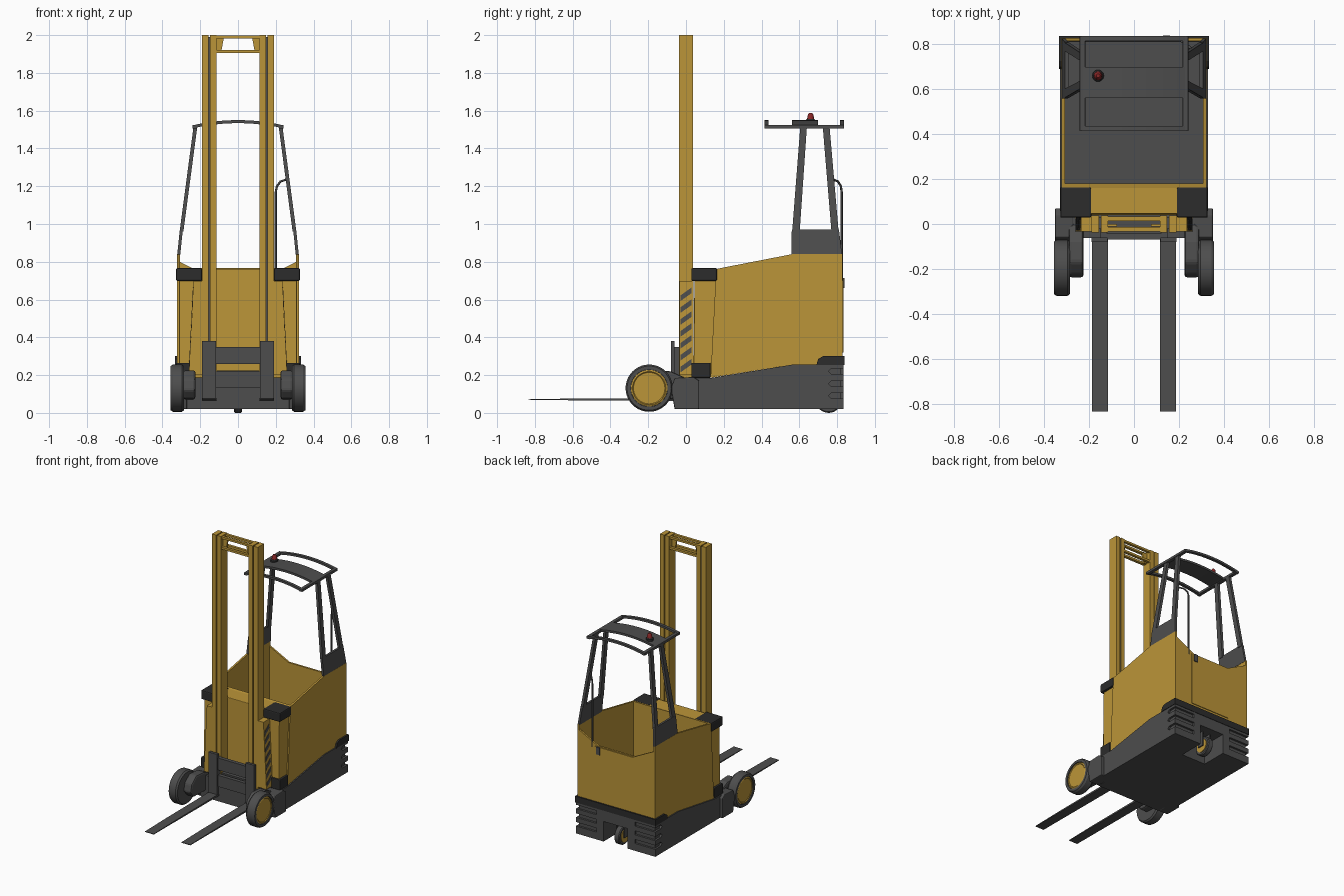
import bpy, bmesh, math
from mathutils import Vector

if "Cube" in bpy.data.objects:
    bpy.data.objects.remove(bpy.data.objects["Cube"])


def mat(name, col):
    m = bpy.data.materials.new(name)
    m.diffuse_color = (*col, 1)
    m.use_nodes = True
    m.node_tree.nodes["Principled BSDF"].inputs["Base Color"].default_value = m.diffuse_color
    return m


YELLOW = mat("yellow_paint", (0.50, 0.30, 0.04))
GREY = mat("dark_grey", (0.075, 0.075, 0.075))
BLACK = mat("black_rubber", (0.025, 0.025, 0.025))
RED = mat("red_lens", (0.25, 0.02, 0.02))


def finish(name, bm, m, bevel=0, smooth=False):
    bmesh.ops.recalc_face_normals(bm, faces=bm.faces)
    me = bpy.data.meshes.new(name)
    bm.to_mesh(me)
    bm.free()
    ob = bpy.data.objects.new(name, me)
    bpy.context.collection.objects.link(ob)
    if m:
        me.materials.append(m)
    if bevel:
        b = ob.modifiers.new("bevel", 'BEVEL')
        b.width, b.segments, b.limit_method = bevel, 2, 'ANGLE'
    if smooth:
        bpy.context.view_layer.objects.active = ob
        ob.select_set(True)
        bpy.ops.object.shade_smooth_by_angle()
        ob.select_set(False)
    return ob


def loft(name, a, b, m, **kw):
    """Solid between two matching loops of points."""
    bm = bmesh.new()
    va, vb = [bm.verts.new(p) for p in a], [bm.verts.new(p) for p in b]
    n = len(a)
    bm.faces.new(va)
    bm.faces.new(vb)
    for i in range(n):
        j = (i + 1) % n
        bm.faces.new((va[i], va[j], vb[j], vb[i]))
    return finish(name, bm, m, **kw)


def side_prism(name, prof, x0, x1, m, **kw):
    return loft(name, [(x0, *p) for p in prof], [(x1, *p) for p in prof], m, **kw)


def front_prism(name, prof, y0, y1, m, **kw):
    return loft(name, [(x, y0, z) for x, z in prof], [(x, y1, z) for x, z in prof], m, **kw)


def box(name, x, y, z, m, **kw):
    return side_prism(name, [(y[0], z[0]), (y[1], z[0]), (y[1], z[1]), (y[0], z[1])], x[0], x[1], m, **kw)


def lathe(name, prof, centre, axis, m, n=32):
    """Revolve (radius, offset) points about the x or z axis."""
    bm = bmesh.new()
    rings = []
    for k in range(n):
        c, s = math.cos(2 * math.pi * k / n), math.sin(2 * math.pi * k / n)
        rings.append([bm.verts.new(Vector(centre) + Vector((o, r * c, r * s) if axis == 'x' else (r * c, r * s, o)))
                      for r, o in prof])
    for k in range(n):
        a, b = rings[k], rings[(k + 1) % n]
        for i in range(len(prof) - 1):
            bm.faces.new((a[i], a[i + 1], b[i + 1], b[i]))
    for i in (0, -1):
        bm.faces.new([r[i] for r in rings])
    return finish(name, bm, m, smooth=True)


def cut(ob, *cutters):
    for c in cutters:
        md = ob.modifiers.new("cut", 'BOOLEAN')
        md.operation, md.object, md.solver = 'DIFFERENCE', c, 'EXACT'
        c.hide_render = True
        c.hide_viewport = True
        c.display_type = 'WIRE'


# chassis with a caster pocket and rear corner slots
chassis = side_prism("chassis", [(-0.06, 0.02), (0.835, 0.02), (0.835, 0.255), (0.56, 0.255), (0.13, 0.185),
                                 (-0.06, 0.185)], -0.33, 0.33, GREY)
cut(chassis, box("caster_pocket_cutter", (-0.1, 0.1), (0.64, 0.9), (-0.1, 0.17), None))
for s in (-1, 1):
    cut(chassis, box("front_corner_cutter", sorted((s * 0.27, s * 0.4)), (-0.1, 0.0), (-0.1, 0.4), None))
    for z in (0.075, 0.14, 0.205):
        cut(chassis, side_prism("slot_cutter", [(0.77, z), (0.9, z), (0.9, z + 0.03), (0.77, z + 0.03),
                                (0.755, z + 0.015)], s * 0.315, s * 0.4, None),
            box("rear_slot_cutter", sorted((s * 0.16, s * 0.4)), (0.82, 0.9), (z, z + 0.03), None))

# rear black band wrapping the body
band = side_prism("rear_band", [(0.69, 0.253), (0.838, 0.253), (0.838, 0.30), (0.725, 0.30), (0.70, 0.285)],
                  -0.334, 0.334, BLACK)
cut(band, box("band_cutter", (-0.30, 0.30), (0.5, 0.81), (0.2, 0.4), None))

# hollow operator body with a dipped rear edge
body = side_prism("body_shell", [(0.13, 0.186), (0.56, 0.255), (0.828, 0.255), (0.828, 0.84), (0.56, 0.84),
                                 (0.16, 0.762)], -0.322, 0.322, YELLOW)
cut(body, box("cabin_cutter", (-0.308, 0.308), (0.18, 0.814), (0.15, 1.2), None),
    front_prism("rear_edge_cutter", [(-0.308, 0.80), (-0.15, 0.72), (0.15, 0.72), (0.308, 0.80), (0.308, 1), (-0.308, 1)],
                0.75, 0.9, None))
box("cabin_floor", (-0.31, 0.31), (0.17, 0.82), (0.24, 0.262), GREY)
box("rear_door", (-0.15, 0.175), (0.82, 0.833), (0.32, 0.715), YELLOW)
box("door_latch", (0.13, 0.16), (0.825, 0.84), (0.66, 0.715), GREY)
side_prism("front_cowl", [(0.04, 0.186), (0.132, 0.186), (0.18, 0.4), (0.18, 0.762), (0.045, 0.762)],
           -0.312, 0.312, YELLOW, bevel=0.004)

for s in (-1, 1):
    side = "right" if s > 0 else "left"

    def sx(a, b):
        return tuple(sorted((s * a, s * b)))

    # corner bumpers
    box(side + "_upper_bumper", sx(0.19, 0.328), (0.028, 0.165), (0.698, 0.766), BLACK, bevel=0.008)
    box(side + "_lower_bumper", sx(0.25, 0.328), (0.028, 0.13), (0.186, 0.265), BLACK, bevel=0.006)

    # tapered hazard plate with slanted stripes
    loft(side + "_hazard_plate", [(s * 0.19, -0.034, 0.2), (s * 0.26, -0.034, 0.2), (s * 0.26, 0.04, 0.2), (s * 0.19, 0.04, 0.2)],
         [(s * 0.19, -0.034, 0.698), (s * 0.235, -0.034, 0.698), (s * 0.235, 0.04, 0.698), (s * 0.19, 0.04, 0.698)], YELLOW)

    def hx(z, o):
        return s * (0.26 - 0.05 * (z - 0.2) + o)
    for k in range(7):
        z = 0.215 + k * 0.063
        quad = [(-0.028, z), (0.028, z + 0.04), (0.028, z + 0.07), (-0.028, z + 0.03)]
        loft(side + "_hazard_stripe", [(hx(q, -0.004), y, q) for y, q in quad],
             [(hx(q, 0.002), y, q) for y, q in quad], GREY)

    # mast: paired rails joined by a recessed web
    box(side + "_mast_outer_rail", sx(0.155, 0.19), (-0.037, 0.037), (0.1, 2), YELLOW)
    box(side + "_mast_inner_rail", sx(0.115, 0.147), (-0.037, 0.037), (0.1, 2), YELLOW)
    box(side + "_mast_web", sx(0.145, 0.157), (-0.022, 0.03), (0.1, 1.99), GREY)
    front_prism(side + "_mast_gusset", [(s * 0.117, 1.905), (s * 0.09, 1.905), (s * 0.075, 1.985), (s * 0.117, 1.985)],
                -0.012, 0.0, YELLOW)

    # fork: upright and long tapering blade
    box(side + "_fork_upright", sx(0.117, 0.19), (-0.08, -0.06), (0.066, 0.38), GREY)
    box(side + "_carriage_roller_bracket", sx(0.12, 0.15), (-0.065, 0.0), (0.14, 0.35), GREY)
    side_prism(side + "_fork_blade", [(-0.06, 0.064), (-0.06, 0.078), (-0.6, 0.076), (-0.835, 0.072), (-0.835, 0.068)],
               s * 0.115, s * 0.188, GREY)

    # outrigger arm and load wheel
    side_prism(side + "_outrigger_mount", [(0.07, 0.02), (0.07, 0.17), (0.04, 0.19), (-0.06, 0.185), (-0.08, 0.13), (-0.06, 0.02)],
               s * 0.27, s * 0.352, GREY, bevel=0.006)
    side_prism(side + "_outrigger_arm", [(0.0, 0.07), (0.0, 0.185), (-0.08, 0.22), (-0.17, 0.225), (-0.225, 0.18),
               (-0.24, 0.12), (-0.2, 0.075)], s * 0.225, s * 0.29, GREY, bevel=0.012)
    lathe(side + "_tyre", [(0.09, s * 0.285), (0.116, s * 0.285), (0.125, s * 0.296), (0.125, s * 0.344),
          (0.117, s * 0.357), (0.098, s * 0.357), (0.098, s * 0.34)], (0, -0.195, 0.131), 'x', GREY, 40)
    lathe(side + "_wheel_disc", [(0.097, s * 0.30), (0.097, s * 0.35), (0.088, s * 0.355), (0.083, s * 0.351)],
          (0, -0.195, 0.131), 'x', YELLOW, 40)

    # cab pillars leaning inward over a lower side panel
    def px(z):
        return s * (0.322 if z < 0.86 else 0.322 - 0.014 * (z - 0.84) / 0.13 if z < 0.97 else 0.308 - 0.133 * (z - 0.97))

    def slab(name, quad, t=0.016):
        loft(name, [(px(z), y, z) for y, z in quad], [(px(z) - s * t, y, z) for y, z in quad], GREY)
    slab(side + "_cab_side_panel", [(0.558, 0.835), (0.826, 0.835), (0.81, 0.97), (0.56, 0.97)])
    slab(side + "_front_pillar", [(0.562, 0.96), (0.602, 0.96), (0.64, 1.515), (0.605, 1.515)], 0.02)
    slab(side + "_rear_pillar", [(0.77, 0.96), (0.808, 0.96), (0.76, 1.515), (0.724, 1.515)], 0.02)
    box(side + "_roof_rail", sx(0.216, 0.242), (0.415, 0.837), (1.505, 1.525), GREY, bevel=0.004)

# mast cross members
for y in (-0.034, 0.014):
    box("mast_top_tie", (-0.117, 0.117), (y, y + 0.02), (1.983, 1.998), YELLOW)
    box("mast_lower_tie", (-0.117, 0.117), (y, y + 0.02), (1.904, 1.92), YELLOW)
box("mast_base_tie", (-0.117, 0.117), (-0.03, 0.04), (0.1, 0.225), GREY)

# fork carriage plates
box("carriage_upper_plate", (-0.12, 0.12), (-0.07, -0.042), (0.26, 0.35), GREY)
box("carriage_lower_plate", (-0.12, 0.12), (-0.07, -0.042), (0.135, 0.22), GREY)
box("chassis_front_plate", (-0.255, 0.255), (-0.062, -0.04), (0.03, 0.188), GREY)

# arched roof bars and centre panel
N = 12
xs = [-0.242 + 0.484 * i / N for i in range(N + 1)]


def arch(x, o):
    return 1.522 + 0.028 * (1 - (x / 0.242) ** 2) + o


for name, y0, y1 in (("roof_front_bar", 0.415, 0.437), ("roof_centre_panel", 0.56, 0.70), ("roof_rear_bar", 0.815, 0.837)):
    front_prism(name, [(x, arch(x, 0)) for x in xs] + [(x, arch(x, -0.016)) for x in reversed(xs)], y0, y1, GREY, smooth=True)

# warning beacon
lathe("beacon_base", [(0.026, 1.53), (0.026, 1.55), (0.02, 1.556)], (-0.16, 0.66, 0), 'z', BLACK, 20)
lathe("beacon_lens", [(0.019, 1.555), (0.015, 1.578), (0.008, 1.588)], (-0.16, 0.66, 0), 'z', RED, 20)

# bent grab handle beside the entry
cu = bpy.data.curves.new("grab_handle", 'CURVE')
cu.dimensions, cu.bevel_depth, cu.bevel_resolution = '3D', 0.006, 2
sp = cu.splines.new('POLY')
pts = [(0.20, 0.824, 0.70), (0.20, 0.824, 1.17), (0.206, 0.82, 1.20), (0.225, 0.805, 1.225), (0.268, 0.77, 1.24)]
sp.points.add(len(pts) - 1)
for p, c in zip(sp.points, pts):
    p.co = (*c, 1)
cu.materials.append(GREY)
bpy.context.collection.objects.link(bpy.data.objects.new("grab_handle", cu))

# rear drive caster
lathe("caster_wheel", [(0.03, -0.022), (0.064, -0.022), (0.07, -0.016), (0.07, 0.016), (0.064, 0.022), (0.03, 0.022)],
      (0, 0.755, 0.07), 'x', GREY, 28)
lathe("caster_hub", [(0.05, -0.026), (0.05, 0.026)], (0, 0.755, 0.07), 'x', YELLOW, 28)
for x in (-0.036, 0.028):
    box("caster_fork", (x, x + 0.008), (0.73, 0.78), (0.06, 0.175), GREY)
